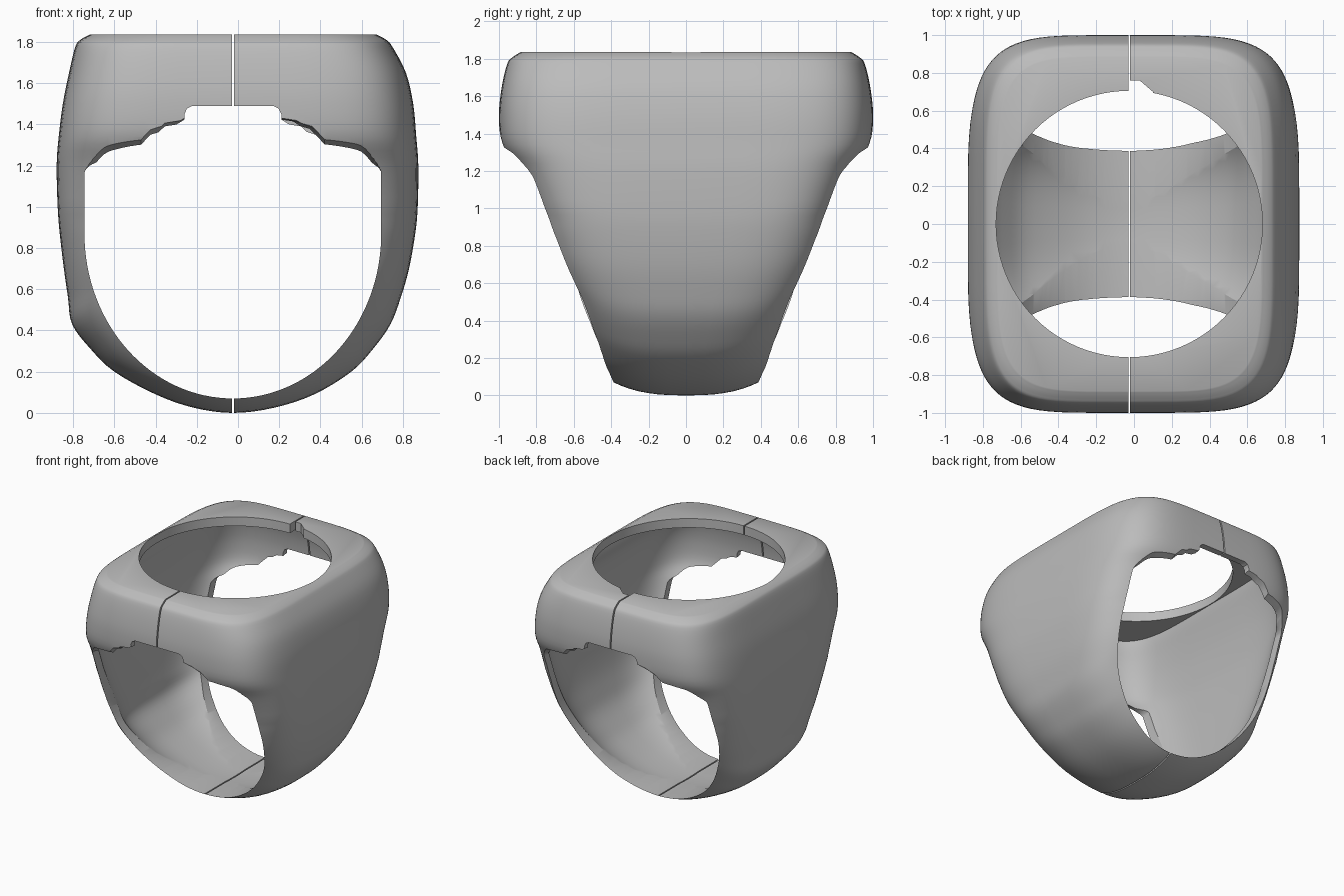
import bpy, bmesh, math

cube = bpy.data.objects.get("Cube")
if cube:
    bpy.data.objects.remove(cube, do_unlink=True)

CX = -0.025            # plane of the split
HUB = 0.87             # height of the finger hole's centre
HOLE_X, HOLE_Z = 0.72, 0.80
TOP = 1.835

metal = bpy.data.materials.new("grey metal")
metal.use_nodes = True
grey = (0.5, 0.5, 0.5, 1)
metal.diffuse_color = grey
metal.node_tree.nodes["Principled BSDF"].inputs["Base Color"].default_value = grey


def make_object(name, bm):
    bmesh.ops.recalc_face_normals(bm, faces=bm.faces)
    mesh = bpy.data.meshes.new(name)
    bm.to_mesh(mesh)
    bm.free()
    mesh.materials.append(metal)
    obj = bpy.data.objects.new(name, mesh)
    bpy.context.collection.objects.link(obj)
    return obj


def loft(name, loops):
    """Closed solid through matching loops of points."""
    bm = bmesh.new()
    rings = [[bm.verts.new(p) for p in loop] for loop in loops]
    bm.faces.new(rings[0])
    bm.faces.new(rings[-1])
    for r0, r1 in zip(rings, rings[1:]):
        for k in range(len(r0)):
            bm.faces.new((r0[k - 1], r0[k], r1[k], r1[k - 1]))
    return make_object(name, bm)


def column(name, points, z0, z1):
    return loft(name, [[(x, y, z) for x, y in points] for z in (z0, z1)])


def cut(body, cutter):
    mod = body.modifiers.new("cut", "BOOLEAN")
    mod.operation = "DIFFERENCE"
    mod.solver = "EXACT"
    mod.object = cutter
    bpy.context.view_layer.objects.active = body
    bpy.ops.object.modifier_apply(modifier=mod.name)
    bpy.data.objects.remove(cutter, do_unlink=True)


def power(z):
    """Squareness of the cross-section at a height."""
    return 2.6 + 2.3 * min(1, max(0, z)) ** 1.4


def depth_for(z, half):
    """Section half depth that puts the band's edge on its straight taper."""
    drop = min(0, z - HUB)
    s = 1 / math.hypot(half / HOLE_X, drop / HOLE_Z)
    edge_z = z - drop + drop * s
    n = power(z)
    return (0.38 + 0.382 * (edge_z - 0.05)) / (1 - s ** n) ** (1 / n)


# Silhouette stations: height, left-hand and right-hand half widths
lower = [(0, 0, 0), (0.025, 0.19, 0.20), (0.09, 0.375, 0.395), (0.2, 0.575, 0.575),
         (0.31, 0.69, 0.68), (0.43, 0.78, 0.765), (0.56, 0.80, 0.815),
         (0.7, 0.82, 0.855), (HUB, 0.84, 0.885), (1.0, 0.85, 0.897), (1.2, 0.855, 0.90)]
stations = [(z, a, b, depth_for(z, (a + b) / 2)) for z, a, b in lower]
hub_depth = stations[8][3]
stations += [(1.34, 0.845, 0.89, 0.985), (1.5, 0.825, 0.875, 1.0),
             (1.65, 0.795, 0.84, 0.985), (1.775, 0.765, 0.775, 0.955)]
outer_stations = stations + [(1.81, 0.74, 0.745, 0.925), (TOP, 0.695, 0.70, 0.885)]
inner_stations = stations + [(TOP, 0.755, 0.765, 0.945)]


def smooth_path(pts, steps):
    first = (pts[1][0], -pts[1][1], -pts[1][2], pts[1][3])
    p = [first] + pts + [pts[-1]]
    out = []
    for i in range(1, len(p) - 2):
        for k in range(steps):
            t = k / steps
            out.append(tuple(
                0.5 * (2 * b + (c - a) * t + (2 * a - 5 * b + 4 * c - d) * t * t
                       + (3 * b - a - 3 * c + d) * t ** 3)
                for a, b, c, d in zip(*p[i - 1:i + 3])))
    return out + [pts[-1]]


def section(bm, z, width, depth):
    """Half superellipse fanned out from the hub of the ring."""
    n, row, count = power(z), [], 48
    for k in range(count + 1):
        angle = math.pi * (k / count - 0.5)
        s = max(0, math.cos(angle)) ** (2 / n)
        y = math.copysign(abs(math.sin(angle)) ** (2 / n), angle)
        d = depth
        if z < HUB - 0.001:
            d = hub_depth + (depth - hub_depth) * min(1, s / 0.6)
        base = max(z, HUB)
        row.append(bm.verts.new((CX + width * s, y * d, base + (z - base) * s)))
    return row


def solid(name, pts, scale):
    """Closed signet form, scaled about the hub."""
    path = smooth_path(pts, 4)
    bm = bmesh.new()
    rows = [section(bm, z, -a, d) for z, a, b, d in reversed(path)]
    rows += [section(bm, z, b, d) for z, a, b, d in path[1:]]
    for r0, r1 in zip(rows, rows[1:]):
        for k in range(len(r0) - 1):
            bm.faces.new((r0[k], r0[k + 1], r1[k + 1], r1[k]))
    bmesh.ops.remove_doubles(bm, verts=bm.verts, dist=1e-5)
    bmesh.ops.holes_fill(bm, edges=[e for e in bm.edges if e.is_boundary], sides=0)
    for v in bm.verts:
        v.co.x = CX + (v.co.x - CX) * scale[0]
        v.co.y *= scale[1]
        v.co.z = HUB + (v.co.z - HUB) * scale[2]
    return make_object(name, bm)


# Hollow outer body
ring = solid("ring_body", outer_stations, (1, 1, 1))
cut(ring, solid("cavity", inner_stations, (0.942, 0.95, 0.924)))

# Finger hole: elliptical below, stepped arch above
half = [(0, HUB - HOLE_Z)]
for k in range(1, 33):
    a = math.pi / 2 * (k / 32 - 1)
    half.append((HOLE_X * math.cos(a), HUB + HOLE_Z * math.sin(a)))
for k in range(9):
    a = math.pi / 2 * k / 8
    half.append((0.60 + 0.12 * math.cos(a), 1.16 + 0.14 * math.sin(a)))
half += [(0.445, 1.305), (0.40, 1.345), (0.33, 1.385), (0.235, 1.42),
         (0.235, 1.45), (0.222, 1.477), (0.195, 1.49)]
outline = half + [(-x, z) for x, z in reversed(half[1:])]


def flared(y, lift):
    """Outline at depth y with the arch's shoulders raised by lift."""
    loop = []
    for x, z in outline:
        weight = max(0, min(1, (z - 1.16) / 0.12, (1.45 - z) / 0.10))
        loop.append((CX + x, y, z + lift * weight))
    return loop


cut(ring, loft("finger_hole", [flared(-1.05, 0.06), flared(-0.8, -0.065),
                               flared(0.8, -0.065), flared(1.05, 0.06)]))

# Round opening through the top plate
circle = [(CX + 0.705 * math.cos(math.tau * k / 96), 0.705 * math.sin(math.tau * k / 96))
          for k in range(96)]
cut(ring, column("top_opening", circle, 1.7, 2.1))

# Key notch at the back of the opening
notch = [(CX, 0.6), (0.1, 0.6), (0.1, 0.70), (0.03, 0.76), (CX, 0.76)]
cut(ring, column("key_notch", notch, 1.7, 2.1))

# Thin split dividing the ring into halves
g = 0.005
slab = [(CX - g, -1.5), (CX + g, -1.5), (CX + g, 1.5), (CX - g, 1.5)]
cut(ring, column("split", slab, -0.5, 2.5))

bpy.ops.object.select_all(action="DESELECT")
ring.select_set(True)
bpy.context.view_layer.objects.active = ring
bpy.ops.object.shade_smooth_by_angle(angle=math.radians(30))
